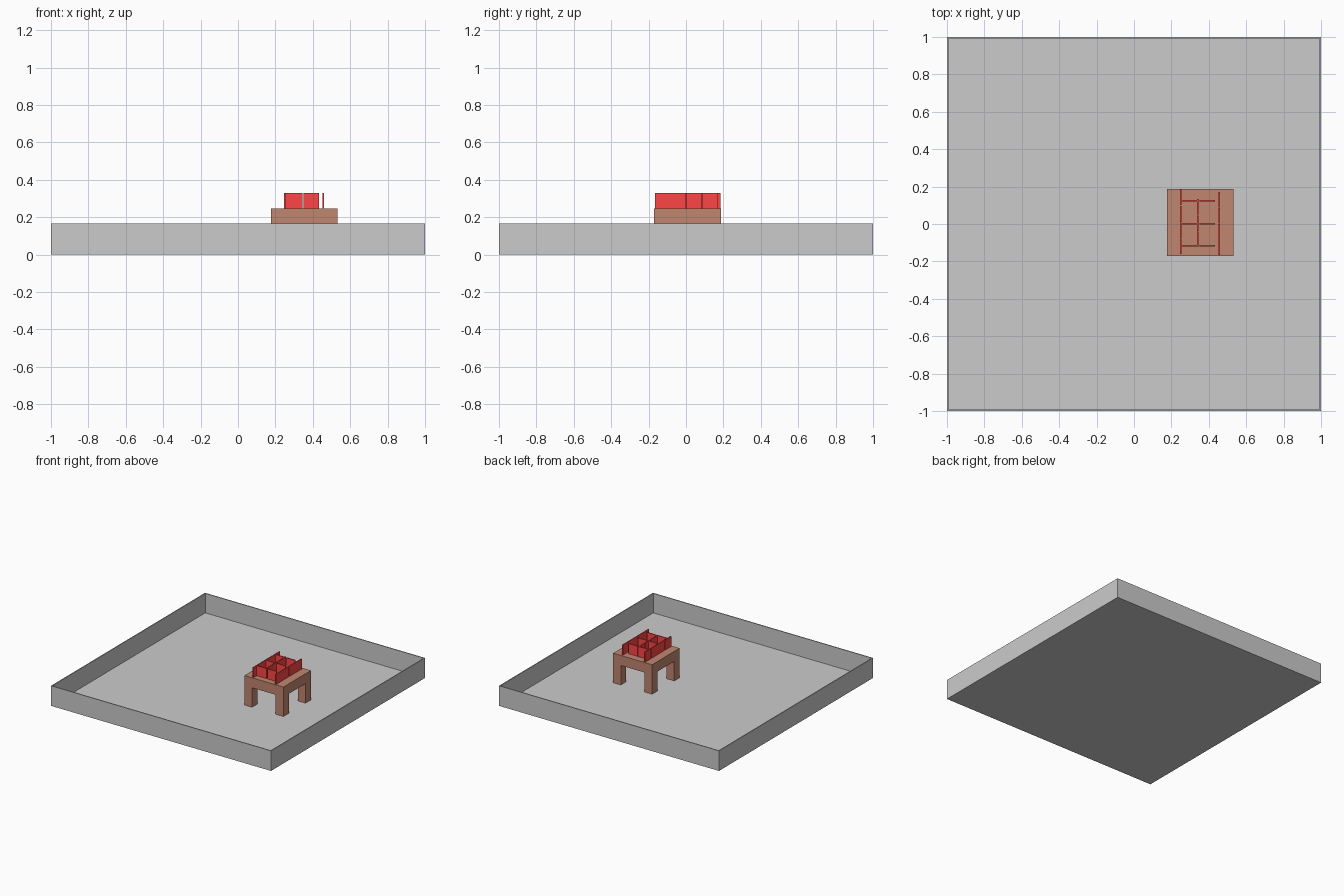
import bpy

if "Cube" in bpy.data.objects:
    bpy.data.objects.remove(bpy.data.objects["Cube"])


def material(name, rgb):
    m = bpy.data.materials.new(name)
    m.diffuse_color = (*rgb, 1)
    m.use_nodes = True
    m.node_tree.nodes["Principled BSDF"].inputs["Base Color"].default_value = m.diffuse_color
    return m


def box(name, x, y, z, mat=None):
    """Box given as (min, max) ranges on each axis."""
    bpy.ops.mesh.primitive_cube_add(size=1, location=[sum(r) / 2 for r in (x, y, z)])
    ob = bpy.context.object
    ob.name = name
    ob.scale = [r[1] - r[0] for r in (x, y, z)]
    bpy.ops.object.transform_apply(location=False, rotation=False, scale=True)
    if mat:
        ob.data.materials.append(mat)
    return ob


wood = material("wood", (0.53, 0.24, 0.16))
red = material("red", (1.0, 0.06, 0.06))

# Tray: thin floor and four thin walls
T, H = 0.008, 0.165
box("floor", (-1, 1), (-1, 1), (0, 0.005))
box("front_wall", (-1, 1), (-1, -1 + T), (0, H))
box("back_wall", (-1, 1), (1 - T, 1), (0, H))
box("left_wall", (-1, -1 + T), (-1 + T, 1 - T), (0, H))
box("right_wall", (1 - T, 1), (-1 + T, 1 - T), (0, H))

# Table: thick top and four corner legs
X0, X1, Y0, Y1, LEG = 0.177, 0.532, -0.17, 0.187, 0.07
TOP = 0.247
box("table_top", (X0, X1), (Y0, Y1), (H, TOP), wood)
for side, x in (("left", X0), ("right", X1 - LEG)):
    for end, y in (("front", Y0), ("back", Y1 - LEG)):
        box(f"{end}_{side}_leg", (x, x + LEG), (y, y + LEG), (0.005, H), wood)

# Square upright plates standing on the table
S, P = 0.083, 0.008
Z = (TOP, TOP + S)
rows = {0.25: (-0.16, -0.074, 0.012, 0.101),   # left row
        0.34: (-0.122, -0.037, 0.05),          # middle row
        0.457: (-0.166, -0.083, 0.002, 0.087)} # right row
for x, starts in rows.items():
    for y in starts:
        box("lengthwise_plate", (x - P / 2, x + P / 2), (y, y + S), Z, red)
for y in (-0.117, 0.001, 0.124):
    for x in (0.255, 0.351):
        box("cross_plate", (x, x + S), (y - P / 2, y + P / 2), Z, red)
